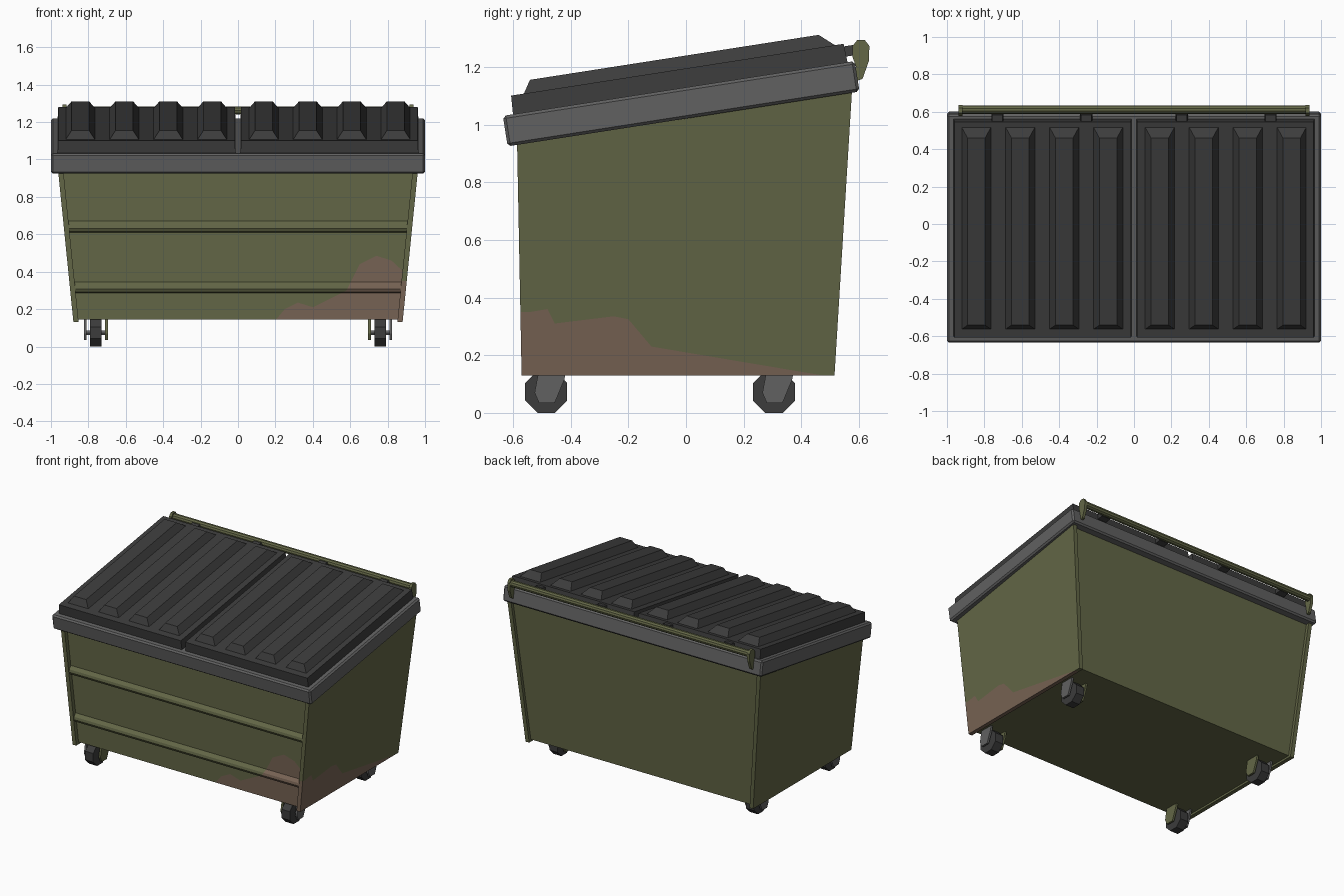
import bpy, bmesh, math
from mathutils import Vector, Matrix

if "Cube" in bpy.data.objects:
    bpy.data.objects.remove(bpy.data.objects["Cube"])


def material(name, rgb):
    m = bpy.data.materials.new(name)
    m.diffuse_color = (*rgb, 1)
    m.use_nodes = True
    m.node_tree.nodes["Principled BSDF"].inputs["Base Color"].default_value = m.diffuse_color
    return m


GREEN = material("olive green paint", (0.125, 0.135, 0.062))
RUST = material("rust brown", (0.185, 0.125, 0.088))
GREY = material("grey metal", (0.12, 0.12, 0.12))
DARK = material("dark plastic", (0.045, 0.045, 0.045))

# Tilted frame of the rim and lids: local x, u (front to back), w (upwards)
TILT = Matrix.Translation((0, -0.635, 1.03)) @ Matrix.Rotation(math.radians(8.85), 4, 'X')


def finish(name, bm, *mats):
    bmesh.ops.recalc_face_normals(bm, faces=bm.faces)
    me = bpy.data.meshes.new(name)
    bm.to_mesh(me)
    bm.free()
    for m in mats:
        me.materials.append(m)
    ob = bpy.data.objects.new(name, me)
    bpy.context.collection.objects.link(ob)
    return ob


def loft(bm, a, b):
    """Solid between two matching loops of points."""
    va, vb = [bm.verts.new(p) for p in a], [bm.verts.new(p) for p in b]
    n = len(va)
    bm.faces.new(va)
    bm.faces.new(vb[::-1])
    for i in range(n):
        bm.faces.new((va[i], vb[i], vb[(i + 1) % n], va[(i + 1) % n]))


def plate(bm, profile, xa, xb):
    """Extrude a (y, z) profile; xa and xb give x as functions of z."""
    loft(bm, [(xa(z), y, z) for y, z in profile], [(xb(z), y, z) for y, z in profile])


def tilted_block(bm, x0, x1, u0, u1, w0, w1, dx=0, du0=0, du1=0):
    """Block in the rim frame whose top is narrowed by dx, du0, du1."""
    def ring(xa, xb, ua, ub, w):
        return [TILT @ Vector(p) for p in ((xa, ua, w), (xb, ua, w), (xb, ub, w), (xa, ub, w))]
    loft(bm, ring(x0, x1, u0, u1, w0), ring(x0 + dx, x1 - dx, u0 + du0, u1 - du1, w1))


def paint_below(bm, line, axis, keep):
    """Cut faces along a polyline (axis, z) and colour what lies below it."""
    def cut(faces, co, no):
        geom = set(faces)
        for f in faces:
            geom.update(f.edges)
            geom.update(f.verts)
        bmesh.ops.bisect_plane(bm, geom=list(geom), plane_co=co, plane_no=no, dist=1e-5)

    def point(p):
        v = Vector((0, 0, p[1]))
        v[axis] = p[0]
        return v

    def kept():
        return [f for f in bm.faces if keep(f.calc_center_median())]
    across = Vector((0, 0, 0))
    across[axis] = 1
    for p in line:
        cut(kept(), point(p), across)
    for p, q in zip(line, line[1:]):
        column = [f for f in kept() if p[0] < f.calc_center_median()[axis] < q[0]]
        d = point(q) - point(p)
        no = Vector((0, 0, d[axis])) - across * d.z
        if column:
            cut(column, point(p), no.normalized())
        for f in kept():
            c = f.calc_center_median()
            if p[0] < c[axis] < q[0] and c.z < p[1] + (q[1] - p[1]) * (c[axis] - p[0]) / (q[0] - p[0]):
                f.material_index = 1


def half(z):
    return 0.88 + 0.101 * (z - 0.13)


def front(z):
    return -0.57 - 0.019 * (z - 0.13) + 0.028


# Bin body with two raised ridges across the recessed front
profile = [(front(0.145), 0.145)]
for z in (0.285, 0.61):
    for dz, out in ((0, 0), (0.006, 0.016), (0.022, 0.024), (0.04, 0.02), (0.06, 0)):
        profile.append((front(z + dz) - out, z + dz))
profile += [(front(0.95), 0.95), (0.555, 1.14), (0.495, 0.145)]
bm = bmesh.new()
plate(bm, profile, lambda z: 0.02 - half(z), lambda z: half(z) - 0.02)
paint_below(bm, [(0.2, 0.14), (0.25, 0.2), (0.32, 0.235), (0.4, 0.21), (0.5, 0.26), (0.58, 0.3),
                 (0.65, 0.44), (0.74, 0.485), (0.82, 0.46), (0.95, 0.34)], 0, lambda c: c.y < -0.5)
finish("bin_body", bm, GREEN, RUST)

# Side walls that stand proud of the front and back as flanges
wall = [(-0.57, 0.13), (-0.586, 0.95), (0.577, 1.14), (0.515, 0.13)]
for s, name in ((1, "right_wall"), (-1, "left_wall")):
    bm = bmesh.new()
    plate(bm, wall, lambda z: s * (half(z) - 0.028), lambda z: s * half(z))
    if s > 0:
        paint_below(bm, [(-0.7, 0.35), (-0.54, 0.35), (-0.48, 0.36), (-0.455, 0.31), (-0.25, 0.335),
                         (-0.2, 0.325), (-0.12, 0.23), (0.48, 0.129)], 1, lambda c: True)
    finish(name, bm, GREEN, RUST)

# Tilted grey rim
bm = bmesh.new()
tilted_block(bm, -1, 1, 0, 1.235, -0.107, 0)
bmesh.ops.bevel(bm, geom=bm.edges[:], offset=0.01, segments=1, affect='EDGES')
finish("rim", bm, GREY)

# Two lids, each with four raised ribs and two hinge tabs
for s, name in ((1, "right"), (-1, "left")):
    bm = bmesh.new()
    x0, x1 = sorted((s * 0.013, s * 0.965))
    tilted_block(bm, x0, x1, 0.035, 1.21, -0.01, 0.065, 0.004, 0.004, 0.004)
    for i in range(4):
        x = s * (0.138 + 0.235 * i)
        tilted_block(bm, x - 0.08, x + 0.08, 0.082, 1.179, 0.062, 0.109, 0.033, 0.03, 0.054)
    finish(name + "_lid", bm, DARK)
    bm = bmesh.new()
    for x in (s * 0.255, s * 0.73):
        tilted_block(bm, x - 0.033, x + 0.033, 1.2, 1.25, 0.02, 0.056, 0.005, 0, 0.01)
    finish(name + "_hinge_tabs", bm, DARK)


def rod(bm, radius, length, centre, sides, turn=0):
    m = (Matrix.Translation(centre) @ Matrix.Rotation(math.pi / 2, 4, 'Y')
         @ Matrix.Rotation(turn, 4, 'Z'))
    bmesh.ops.create_cone(bm, cap_ends=True, segments=sides, radius1=radius, radius2=radius,
                          depth=length, matrix=m)


# Hinge bar along the back with end brackets
bm = bmesh.new()
rod(bm, 0.023, 1.86, (0, 0.611, 1.262), 10)
finish("hinge_bar", bm, GREEN)
bracket = [(0.588, 1.15), (0.612, 1.158), (0.634, 1.22), (0.636, 1.272), (0.62, 1.293),
           (0.594, 1.293), (0.577, 1.272), (0.577, 1.235), (0.59, 1.2)]
bm = bmesh.new()
for s in (1, -1):
    plate(bm, bracket, lambda z: s * 0.918, lambda z: s * 0.937)
finish("bar_brackets", bm, GREEN)

# Four casters: octagonal wheel, green inner plate, grey outer plate, axle
fork = [(0.07, 0.15), (0.063, 0.115), (0.03, 0.035), (-0.025, 0.035), (-0.04, 0.07), (-0.025, 0.15)]
for side, s in (("right", 1), ("left", -1)):
    for end, y in (("front", -0.485), ("back", 0.305)):
        name = f"{end}_{side}_caster"
        bm = bmesh.new()
        rod(bm, 0.079, 0.062, (s * 0.76, y, 0.073), 8, math.pi / 8)
        finish(name + "_wheel", bm, DARK)
        shape = [(y + a, z) for a, z in fork]
        bm = bmesh.new()
        plate(bm, shape, lambda z: s * 0.696, lambda z: s * 0.71)
        finish(name + "_inner_plate", bm, GREEN)
        bm = bmesh.new()
        plate(bm, shape, lambda z: s * 0.81, lambda z: s * 0.824)
        rod(bm, 0.014, 0.12, (s * 0.76, y, 0.073), 6)
        finish(name + "_outer_plate", bm, GREY)
